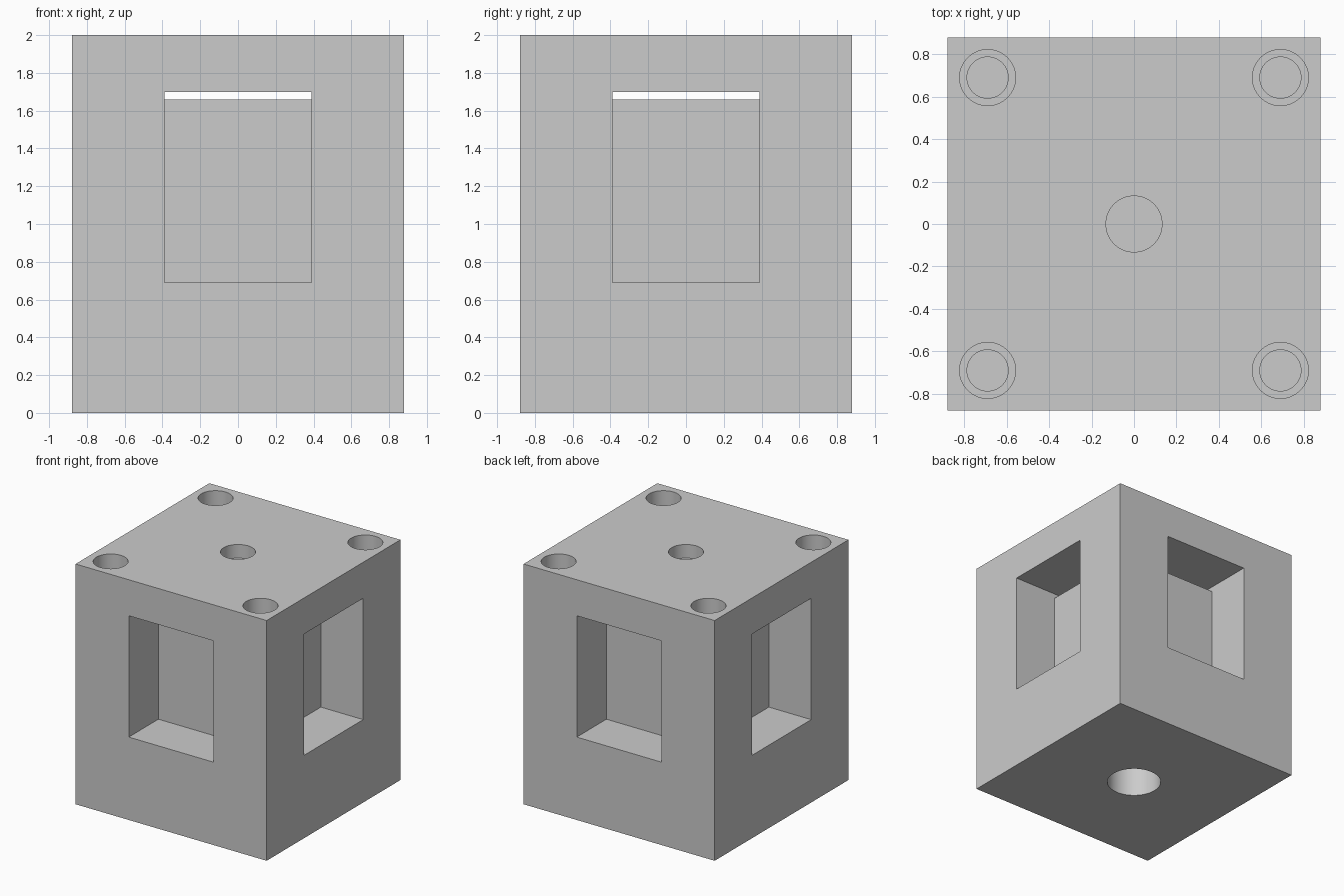
import bpy, bmesh, math

if "Cube" in bpy.data.objects:
    bpy.data.objects.remove(bpy.data.objects["Cube"])

HALF, HEIGHT = 0.88, 2.0
OPEN, SILL, HEAD = 0.39, 0.69, 1.70     # window half width, bottom and top
CORE, CORE_TOP = 0.49, 1.66

grey = bpy.data.materials.new("light grey")
grey.diffuse_color = (0.6, 0.6, 0.6, 1)
grey.use_nodes = True
grey.node_tree.nodes["Principled BSDF"].inputs["Base Color"].default_value = grey.diffuse_color


def prism(name, outline, z0, z1):
    """Extrude a flat outline from z0 to z1."""
    bm = bmesh.new()
    face = bm.faces.new([bm.verts.new((x, y, z0)) for x, y in outline])
    top = bmesh.ops.extrude_face_region(bm, geom=[face])["geom"]
    bmesh.ops.translate(bm, vec=(0, 0, z1 - z0),
                        verts=[v for v in top if isinstance(v, bmesh.types.BMVert)])
    bmesh.ops.recalc_face_normals(bm, faces=bm.faces)
    mesh = bpy.data.meshes.new(name)
    bm.to_mesh(mesh)
    bm.free()
    mesh.materials.append(grey)
    ob = bpy.data.objects.new(name, mesh)
    bpy.context.collection.objects.link(ob)
    return ob


def square(h):
    return [(-h, -h), (h, -h), (h, h), (-h, h)]


def circle(r, cx=0, cy=0, n=64):
    return [(cx + r * math.cos(2 * math.pi * i / n),
             cy + r * math.sin(2 * math.pi * i / n)) for i in range(n)]


def combine(target, tool, operation):
    """Apply a boolean and discard the tool object."""
    tool.hide_render = True
    mod = target.modifiers.new("boolean", 'BOOLEAN')
    mod.operation, mod.solver, mod.object = operation, 'EXACT', tool
    bpy.context.view_layer.objects.active = target
    bpy.ops.object.modifier_apply(modifier=mod.name)
    bpy.data.objects.remove(tool)


# Outer block
block = prism("block", square(HALF), 0, HEIGHT)

# Crossed channels opening a window on all four sides
a, b = OPEN, 1.0
cross = [(-a, -b), (a, -b), (a, -a), (b, -a), (b, a), (a, a),
         (a, b), (-a, b), (-a, a), (-b, a), (-b, -a), (-a, -a)]
combine(block, prism("window_cutter", cross, SILL, HEAD), 'DIFFERENCE')

# Solid core, leaving a thin slot under the roof
combine(block, prism("core", square(CORE), SILL - 0.1, CORE_TOP), 'UNION')

# Stepped screw holes in the top corners
for sx in (-1, 1):
    for sy in (-1, 1):
        x, y = 0.69 * sx, 0.69 * sy
        combine(block, prism("bore_cutter", circle(0.132, x, y), HEAD, 2.1), 'DIFFERENCE')
        combine(block, prism("pilot_cutter", circle(0.097, x, y), 1.3, HEAD + 0.1), 'DIFFERENCE')

# Shallow centre hole on top, wider mounting hole underneath
combine(block, prism("centre_cutter", circle(0.132), 1.887, 2.1), 'DIFFERENCE')
combine(block, prism("base_cutter", circle(0.21), -0.1, 0.45), 'DIFFERENCE')

# Smooth hole walls, sharp edges elsewhere
bpy.ops.object.select_all(action='DESELECT')
block.select_set(True)
bpy.context.view_layer.objects.active = block
bpy.ops.object.shade_smooth_by_angle(angle=math.radians(30))
